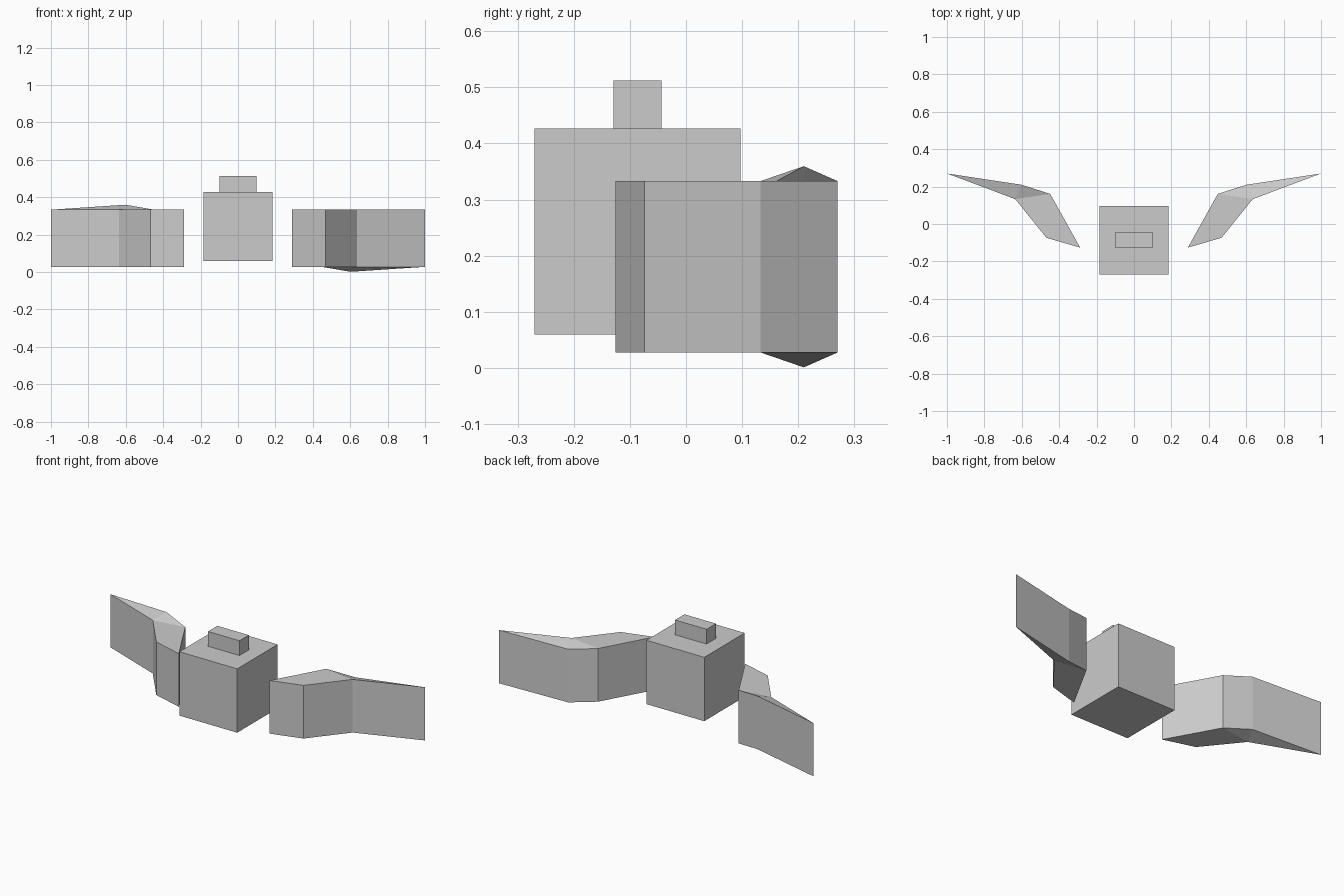
import bpy, bmesh

if "Cube" in bpy.data.objects:
    bpy.data.objects.remove(bpy.data.objects["Cube"])

# Plan outline of the right wing: inner strip, then the swept outer part
INNER_TIP, FRONT_KINK, FRONT_BEND = (0.288, -0.126), (0.468, -0.074), (0.635, 0.133)
OUTER_TIP, BACK_BEND, BACK_KINK = (1.0, 0.27), (0.602, 0.21), (0.448, 0.161)
OUTLINE = [INNER_TIP, FRONT_KINK, FRONT_BEND, OUTER_TIP, BACK_BEND, BACK_KINK]
CAPS = [(0, 1, 2, 5), (2, 4, 5), (2, 3, 4)]
Z0, Z1, SHIFT = 0.0275, 0.333, 0.0265


def box(name, x, y, z):
    bm = bmesh.new()
    bmesh.ops.create_cube(bm, size=1)
    for v in bm.verts:
        v.co = [r[0] if c < 0 else r[1] for c, r in zip(v.co, (x, y, z))]
    finish(name, bm)


def finish(name, bm):
    bmesh.ops.recalc_face_normals(bm, faces=bm.faces)
    mesh = bpy.data.meshes.new(name)
    bm.to_mesh(mesh)
    bm.free()
    bpy.context.collection.objects.link(bpy.data.objects.new(name, mesh))


def wing(name, side):
    bm = bmesh.new()
    rings = []
    for z in (Z0, Z1):
        # the back bend edge slides up on the left wing, down on the right
        rings.append([bm.verts.new((side * x, y, z - side * SHIFT * (i == 4)))
                      for i, (x, y) in enumerate(OUTLINE)])
    low, high = rings
    for ring in rings:
        for cap in CAPS:
            bm.faces.new([ring[i] for i in cap])
    for i in range(6):
        j = (i + 1) % 6
        bm.faces.new((low[i], low[j], high[j], high[i]))
    finish(name, bm)


# Central body and top block
box("body", (-0.184, 0.184), (-0.27, 0.097), (0.06, 0.427))
box("top_block", (-0.1, 0.1), (-0.129, -0.044), (0.427, 0.512))

# Side wings
wing("right_wing", 1)
wing("left_wing", -1)
